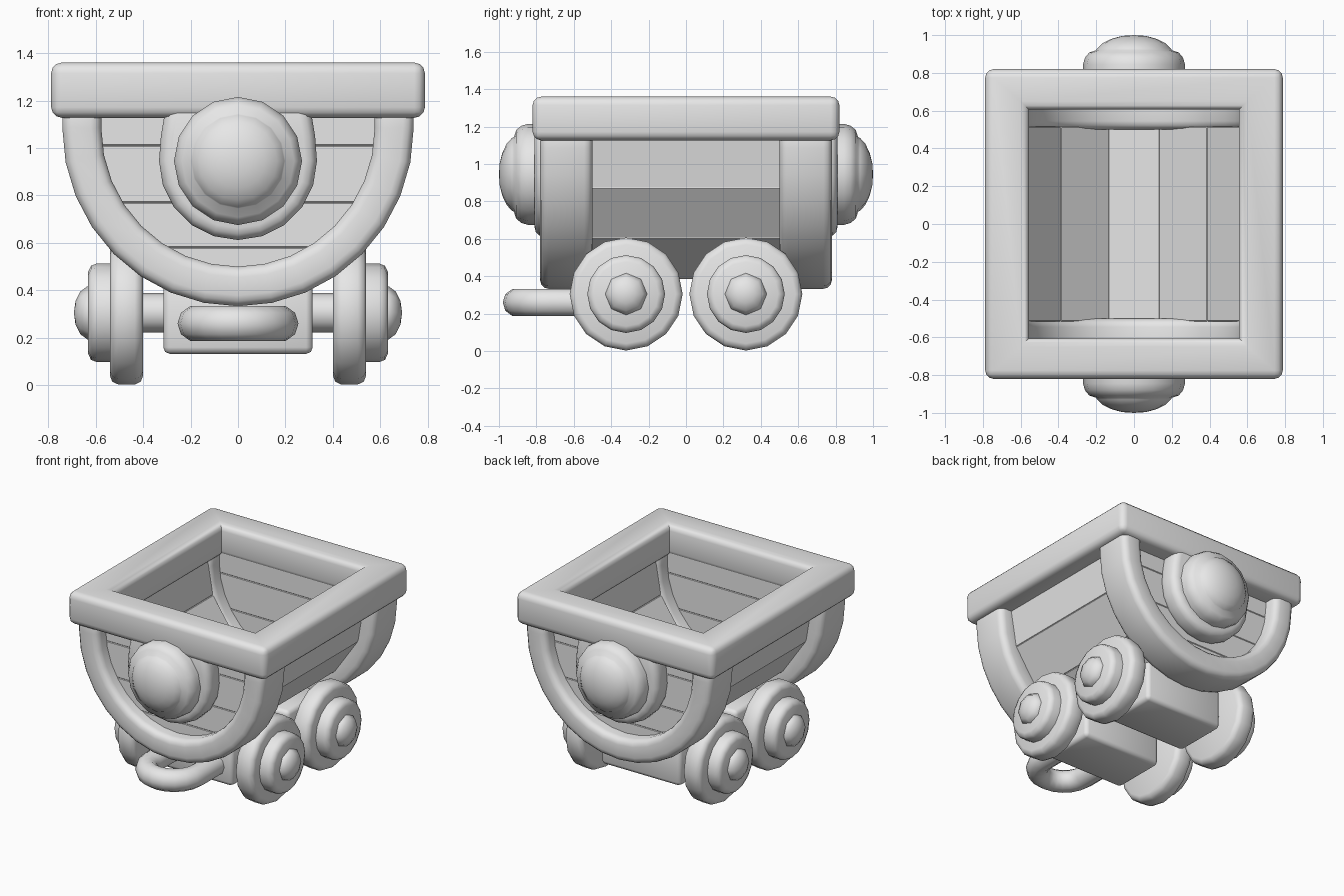
import bpy, bmesh, math
from mathutils import Vector

cube = bpy.data.objects.get("Cube")
if cube:
    bpy.data.objects.remove(cube, do_unlink=True)

grey = bpy.data.materials.new("plain grey")
grey.use_nodes = True
grey.diffuse_color = (0.8, 0.8, 0.8, 1)
grey.node_tree.nodes["Principled BSDF"].inputs["Base Color"].default_value = (0.8, 0.8, 0.8, 1)

CENTRE = 1.085   # height of the arch centre


def finish(bm, name, bevel=0.0, segs=2, smooth=35):
    """Bevel convex edges, shade and link the mesh."""
    bmesh.ops.remove_doubles(bm, verts=bm.verts, dist=1e-5)
    bmesh.ops.recalc_face_normals(bm, faces=bm.faces)
    if bevel:
        edges = [e for e in bm.edges if e.is_convex and e.calc_face_angle(0) > 0.6]
        bmesh.ops.bevel(bm, geom=edges, offset=bevel, segments=segs,
                        profile=0.5, affect='EDGES', clamp_overlap=True)
    for f in bm.faces:
        f.smooth = True
    mesh = bpy.data.meshes.new(name)
    bm.to_mesh(mesh)
    bm.free()
    mesh.set_sharp_from_angle(angle=math.radians(smooth))
    mesh.materials.append(grey)
    obj = bpy.data.objects.new(name, mesh)
    bpy.context.collection.objects.link(obj)


def skin(bm, loops, closed):
    """Join rings of vertices with quads, capping the ends of open runs."""
    n = len(loops[0])
    pairs = list(zip(loops, loops[1:])) + ([(loops[-1], loops[0])] if closed else [])
    for a, b in pairs:
        for i in range(n):
            j = (i + 1) % n
            bm.faces.new((a[i], a[j], b[j], b[i]))
    if not closed:
        bm.faces.new(loops[0])
        bm.faces.new(loops[-1])


def lathe(name, profile, place, sides=16):
    """Turn (radius, distance) pairs; place maps (u, v, distance) to a point."""
    bm = bmesh.new()
    loops = []
    for r, t in profile:
        angles = [math.tau * i / sides for i in range(sides)]
        loops.append([bm.verts.new(place(r * math.cos(a), r * math.sin(a), t)) for a in angles])
    skin(bm, loops, False)
    finish(bm, name, smooth=50)


def prism(name, outline, y0, y1, bevel, segs=1, smooth=20):
    """Extrude an x-z outline along y."""
    bm = bmesh.new()
    loops = [[bm.verts.new((x, y, z)) for x, z in outline] for y in (y0, y1)]
    skin(bm, loops, False)
    finish(bm, name, bevel, segs, smooth)


# Rectangular top rim
bm = bmesh.new()
rim_loops = []
for sx, sy in ((1, 1), (-1, 1), (-1, -1), (1, -1)):
    section = ((0.788, 0.82, 1.127), (0.788, 0.82, 1.36), (0.555, 0.605, 1.36), (0.555, 0.605, 1.127))
    rim_loops.append([bm.verts.new((sx * x, sy * y, z)) for x, y, z in section])
skin(bm, rim_loops, True)
finish(bm, "top_rim", 0.045, 3)

# Half-round arches at both ends
for end, side in (("front", -1), ("back", 1)):
    bm = bmesh.new()
    section = ((0.585, 0.5), (0.752, 0.5), (0.752, 0.78), (0.585, 0.78))
    steps = 16
    stations = [(math.pi, 0.1)]
    stations += [(math.pi + math.pi * i / steps, 0) for i in range(steps + 1)]
    stations += [(math.tau, 0.1)]
    loops = [[bm.verts.new((0.985 * r * math.cos(a), side * y, CENTRE + r * math.sin(a) + lift))
              for r, y in section] for a, lift in stations]
    skin(bm, loops, False)
    finish(bm, end + "_arch", 0.045, 3)

    # Horizontal boards filling the arch
    def half_width(z):
        return math.sqrt(max(0.66 ** 2 - min(z - CENTRE, 0) ** 2, 0))

    levels = (0.44, 0.58, 0.77, 1.01, 1.2)
    for i, (low, high) in enumerate(zip(levels, levels[1:])):
        a, b = half_width(low), half_width(high)
        prism(f"{end}_board_{i + 1}", [(-a, low), (a, low), (b, high), (-b, high)],
              side * 0.61, side * 0.68, 0.004)

    # Lamp mount: rounded below, running straight up into the rim
    outline = [(0.333 * math.cos(math.pi * i / 10), 0.945 - 0.333 * math.sin(math.pi * i / 10))
               for i in range(11)]
    outline += [(-0.325, 1.05), (-0.3, 1.2), (0.3, 1.2), (0.325, 1.05)]
    prism(end + "_lamp_mount", outline, side * 0.65, side * 0.81, 0.05, 3, 35)

    # Domed lamp
    def along_y(u, v, t, s=side):
        return (u, s * t, 0.945 + v)

    lathe(end + "_lamp", [(0, 0.78), (0.27, 0.78), (0.27, 0.845), (0.26, 0.88), (0.237, 0.908),
                          (0.2, 0.92), (0.195, 0.93), (0.165, 0.958), (0.115, 0.982),
                          (0.06, 0.996), (0, 1.0)], along_y)

# Lengthwise hull planks between the arches, given by their outer corners
corners = [(0.137, 0.385), (0.42, 0.605), (0.605, 0.872), (0.655, 1.17)]
prism("floor_plank", [(-0.137, 0.385), (0.137, 0.385), (0.137, 0.44), (-0.137, 0.44)],
      -0.515, 0.515, 0.004)
hub = Vector((0, CENTRE))
for word, sx in (("left", 1), ("right", -1)):
    for i, (p, q) in enumerate(zip(corners, corners[1:])):
        inner = [Vector(c) + (hub - Vector(c)).normalized() * 0.05 for c in (q, p)]
        outline = [(sx * x, z) for x, z in (p, q, *inner)]
        prism(f"{word}_plank_{i + 1}", outline, -0.515, 0.515, 0.004)

# Axle boxes, axles and wheels
for end, y in (("front", -0.32), ("back", 0.32)):
    prism(end + "_axle_box", [(-0.315, 0.132), (0.315, 0.132), (0.315, 0.43), (-0.315, 0.43)],
          y - 0.2, y + 0.2, 0.028, 2, 50)
    for word, sx in (("left", 1), ("right", -1)):
        def along_x(u, v, t, s=sx, cy=y):
            return (s * t, cy + u, 0.305 + v)

        name = f"{end}_{word}_"
        lathe(name + "axle", [(0, 0.2), (0.083, 0.2), (0.083, 0.45), (0, 0.45)], along_x, 12)
        lathe(name + "wheel", [(0, 0.4), (0.265, 0.4), (0.29, 0.41), (0.302, 0.435), (0.302, 0.505),
                               (0.29, 0.53), (0.265, 0.54), (0, 0.54)], along_x)
        lathe(name + "hub", [(0, 0.5), (0.208, 0.5), (0.208, 0.595), (0.198, 0.62),
                             (0.172, 0.632), (0, 0.632)], along_x)
        lathe(name + "hub_cap", [(0, 0.6), (0.112, 0.6), (0.112, 0.635), (0.09, 0.665),
                                 (0.05, 0.685), (0, 0.692)], along_x, 8)

# Towing loop at the front
bm = bmesh.new()
path = [(0.178, -0.46, 0)]
path += [(0.178 * math.cos(math.pi * i / 10), -0.725 - 0.178 * math.sin(math.pi * i / 10),
          math.pi * i / 10) for i in range(11)]
path += [(-0.178, -0.46, math.pi)]
loops = []
for x, y, turn in path:
    ring = []
    for k in range(10):
        a = math.tau * k / 10
        out = 0.077 * math.cos(a)
        ring.append(bm.verts.new((x + out * math.cos(turn), y - out * math.sin(turn),
                                  0.26 + 0.077 * math.sin(a))))
    loops.append(ring)
skin(bm, loops, False)
finish(bm, "towing_loop", smooth=50)
